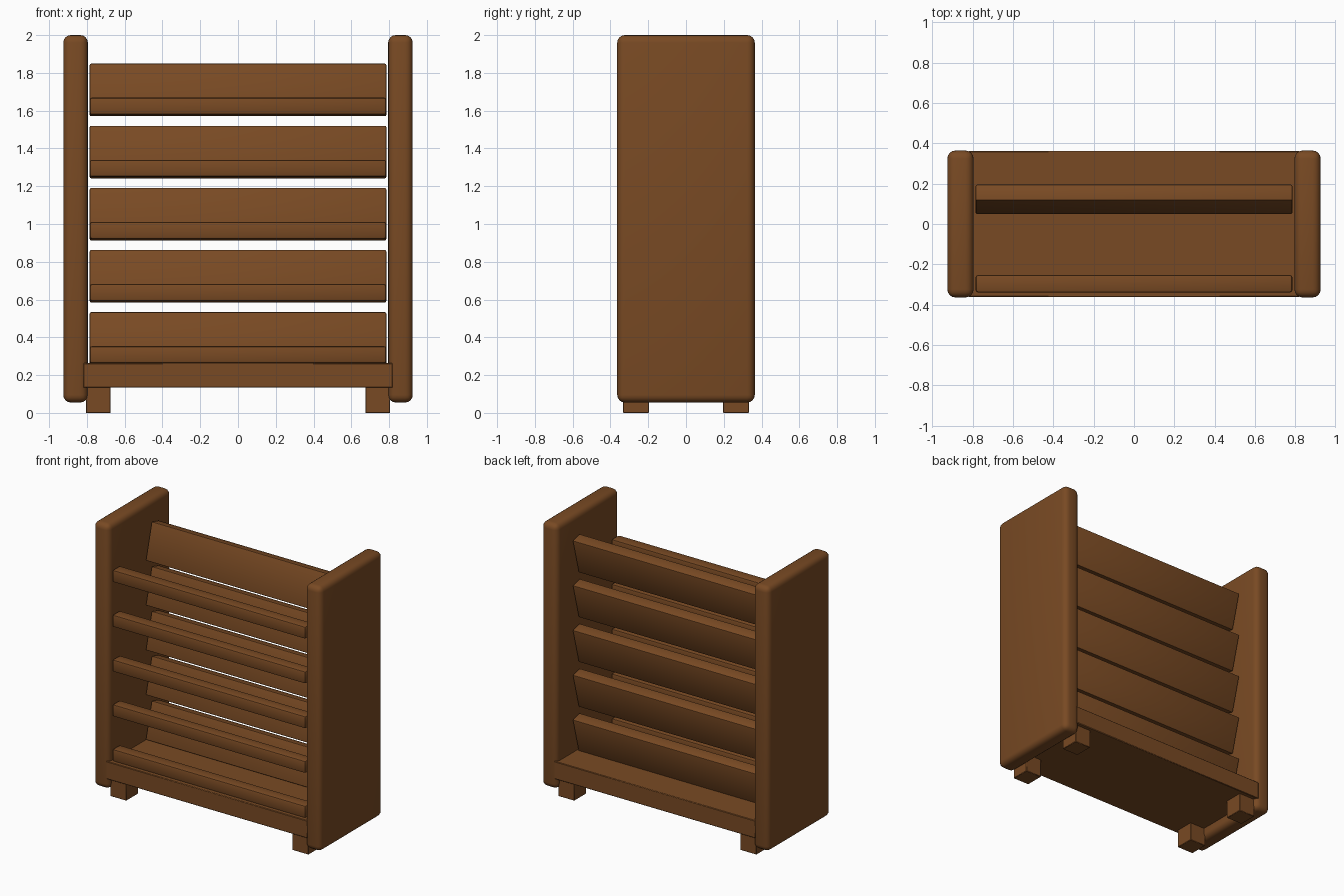
import bpy
import math

cube = bpy.data.objects.get("Cube")
if cube:
    bpy.data.objects.remove(cube, do_unlink=True)

wood = bpy.data.materials.new("brown wood")
wood.use_nodes = True
COLOUR = (0.19, 0.068, 0.017, 1.0)
wood.diffuse_color = COLOUR
wood.node_tree.nodes["Principled BSDF"].inputs["Base Color"].default_value = COLOUR


def board(name, centre, size, bevel=0.0, segments=2, tilt=0.0):
    """A wooden box with rounded edges, tilted about the x axis."""
    bpy.ops.mesh.primitive_cube_add(size=1, location=centre)
    ob = bpy.context.object
    ob.name = name
    ob.scale = size
    bpy.ops.object.transform_apply(location=False, rotation=False, scale=True)
    ob.rotation_euler.x = tilt
    ob.data.materials.append(wood)
    if bevel:
        mod = ob.modifiers.new("rounded edges", 'BEVEL')
        mod.width = bevel
        mod.segments = segments
        bpy.ops.object.modifier_apply(modifier=mod.name)
        bpy.ops.object.shade_smooth_by_angle(angle=math.radians(40))
    return ob


# Side panels and feet
for side, sign in (("left", 1), ("right", -1)):
    board(f"{side}_side_panel", (sign * 0.86, 0, 1.0275), (0.13, 0.728, 1.945), 0.04, 4)
    for end, y in (("front", -0.264), ("back", 0.264)):
        board(f"{side}_{end}_foot", (sign * 0.74, y, 0.075), (0.132, 0.138, 0.15), 0.003, 1)

# Bottom shelf
board("bottom_shelf", (0, 0, 0.199), (1.64, 0.724, 0.13), 0.004, 1)

# Five tiers, each a leaning back plank and a front retaining bar
SPACING = 0.329
for i in range(5):
    z = i * SPACING
    board(f"back_plank_{i + 1}", (0, 0.122, 0.394 + z), (1.57, 0.083, 0.27),
          0.008, 2, math.radians(-15))
    board(f"front_bar_{i + 1}", (0, -0.296, 0.308 + z), (1.57, 0.087, 0.09), 0.012, 2)
